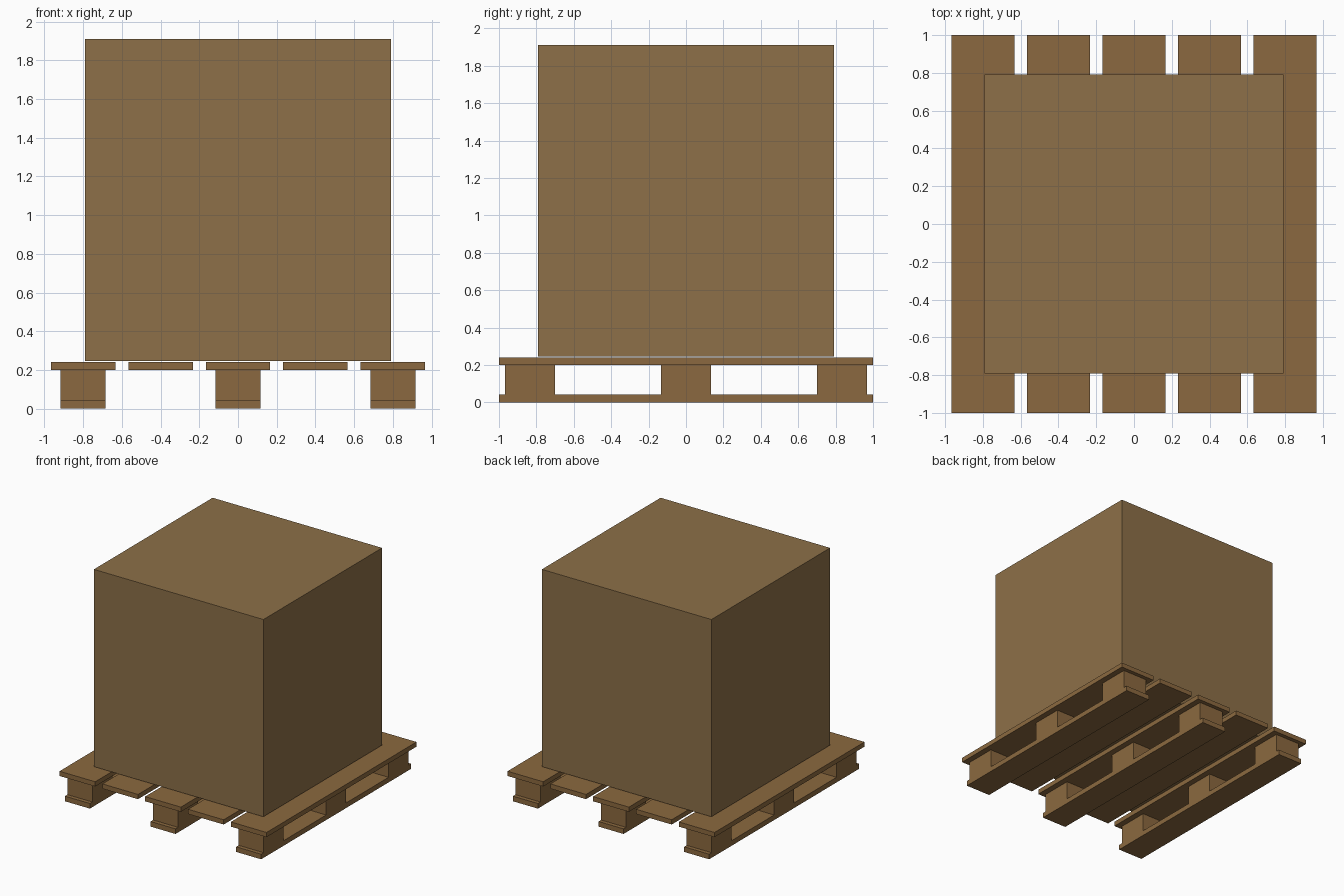
import bpy

if "Cube" in bpy.data.objects:
    bpy.data.objects.remove(bpy.data.objects["Cube"])


def material(name, colour):
    mat = bpy.data.materials.new(name)
    mat.diffuse_color = (*colour, 1.0)
    mat.use_nodes = True
    mat.node_tree.nodes["Principled BSDF"].inputs["Base Color"].default_value = mat.diffuse_color
    return mat


wood = material("pallet_wood", (0.26, 0.141, 0.05))
card = material("cardboard", (0.266, 0.162, 0.065))


def box(name, x, y, z0, z1, width, depth, mat):
    bpy.ops.mesh.primitive_cube_add(size=1, location=(x, y, (z0 + z1) / 2))
    obj = bpy.context.object
    obj.name = name
    obj.scale = (width, depth, z1 - z0)
    bpy.ops.object.transform_apply(location=False, rotation=False, scale=True)
    obj.data.materials.append(mat)
    return obj


# Five deck slats running front to back
for i in range(5):
    box(f"deck_slat_{i + 1}", (i - 2) * 0.4, 0, 0.2, 0.24, 0.333, 2.0, wood)

# Three runners, each a bottom board with three spacer blocks
for i in range(3):
    x = (i - 1) * 0.8
    box(f"bottom_board_{i + 1}", x, 0, 0, 0.043, 0.233, 2.0, wood)
    for j in range(3):
        box(f"spacer_block_{i + 1}_{j + 1}", x, (j - 1) * 0.833,
            0.043, 0.2, 0.233, 0.267, wood)

# Large carton resting on the deck
box("carton", 0, 0, 0.246, 1.911, 1.583, 1.583, card)
